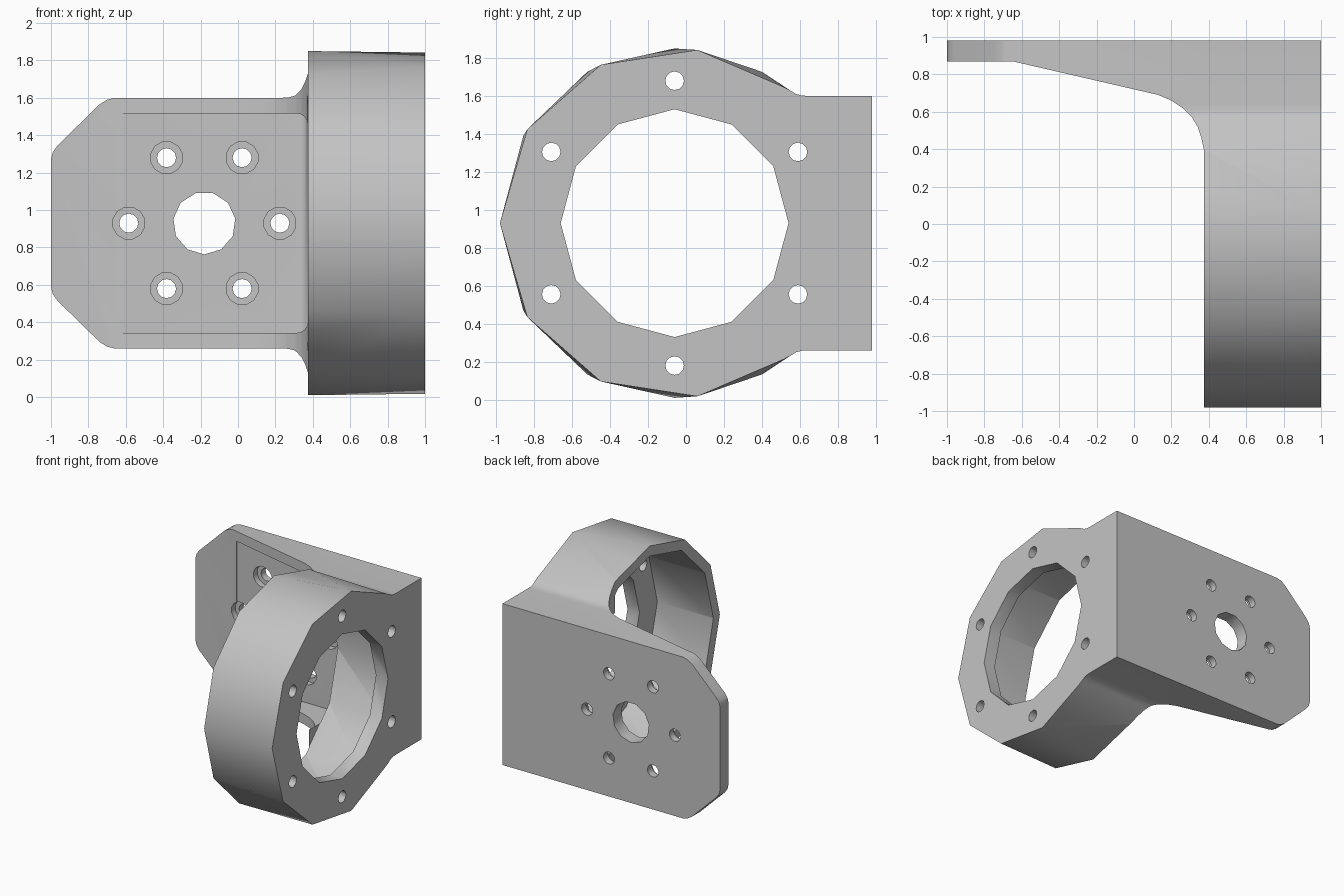
import bpy, bmesh, math
from mathutils import Vector

cube = bpy.data.objects.get("Cube")
if cube:
    bpy.data.objects.remove(cube, do_unlink=True)

CY, CZ = -0.06, 0.93       # ring axis
PX = -0.18                 # bolt circle centre on the plate
WALL = 0.375               # open end of the ring

grey = bpy.data.materials.new("light grey")
grey.use_nodes = True
grey.diffuse_color = (0.55, 0.55, 0.55, 1)
grey.node_tree.nodes["Principled BSDF"].inputs["Base Color"].default_value = (0.55, 0.55, 0.55, 1)


def finish(name, bm):
    bmesh.ops.recalc_face_normals(bm, faces=bm.faces)
    mesh = bpy.data.meshes.new(name)
    bm.to_mesh(mesh)
    bm.free()
    mesh.materials.append(grey)
    obj = bpy.data.objects.new(name, mesh)
    bpy.context.collection.objects.link(obj)
    return obj


def loft(name, sections):
    """Solid through matching closed loops of points."""
    bm = bmesh.new()
    loops = [[bm.verts.new(p) for p in s] for s in sections]
    n = len(loops[0])
    for a, b in zip(loops, loops[1:]):
        for i in range(n):
            j = (i + 1) % n
            bm.faces.new((a[i], a[j], b[j], b[i]))
    bmesh.ops.triangulate(bm, faces=bm.faces[:])
    bm.faces.new(loops[0])
    bm.faces.new(loops[-1])
    return finish(name, bm)


def prism(name, pts, axis, lo, hi):
    """Extrude a flat outline along y or z."""
    place = {"y": lambda a, b, t: (a, t, b), "z": lambda a, b, t: (a, b, t)}[axis]
    return loft(name, [[place(a, b, t) for a, b in pts] for t in (lo, hi)])


def cylinder(name, axis, a, b, r, lo, hi, sides, start=0.0):
    """Cylinder along x (a, b = y, z) or along y (a, b = x, z)."""
    rings = []
    for t in (lo, hi):
        ring = []
        for i in range(sides):
            w = start + math.tau * i / sides
            u, v = a + r * math.cos(w), b + r * math.sin(w)
            ring.append((t, u, v) if axis == "x" else (u, t, v))
        rings.append(ring)
    return loft(name, rings)


def mirror_z(pts):
    return pts + [(a, 2 * CZ - b) for a, b in reversed(pts) if abs(b - CZ) > 1e-4]


def side_outline(x, angles):
    """Ring arc blending into the straight back block."""
    arc = [(CY + 0.92 * math.cos(math.radians(w)), CZ + 0.92 * math.sin(math.radians(w)))
           for w in angles]
    blend = [(0.98, 1.6), (0.64, 1.6), (0.61, 1.602), (0.58, 1.61), (0.55, 1.628)]
    return [(x, y, z) for y, z in mirror_z(blend + arc)]


def combine(target, tool, op):
    tool.hide_render = True
    mod = target.modifiers.new(op, "BOOLEAN")
    mod.operation, mod.object, mod.solver = op, tool, "EXACT"
    bpy.context.view_layer.objects.active = target
    bpy.ops.object.modifier_apply(modifier=mod.name)
    bpy.data.objects.remove(tool, do_unlink=True)


# body: ring and block seen along x
bent = [60, 90, 120, 150, 180]
body = loft("motor_bracket", [side_outline(1.0, [51, 82.5, 115, 147.5, 180]),
                              side_outline(WALL, bent), side_outline(-1.1, bent)])

# tapered gusset profile with a rounded inner corner
gusset = [(-1.2, 0.87), (-0.65, 0.87), (0.13, 0.69), (0.20, 0.66), (0.26, 0.62), (0.31, 0.57),
          (0.34, 0.52), (0.36, 0.46), (WALL, 0.39), (WALL, -1.1), (1.1, -1.1), (1.1, 1.1), (-1.2, 1.1)]
combine(body, prism("gusset_profile", gusset, "z", -0.2, 2.1), "INTERSECT")

# clipped and rounded plate corners
corner = [(1.1, 1.95), (-0.3, 1.95), (-0.65, 1.603), (-0.70, 1.59), (-0.74, 1.565),
          (-0.965, 1.345), (-0.99, 1.31), (-1.0, 1.27)]
combine(body, prism("plate_outline", mirror_z(corner), "y", -1.2, 1.2), "INTERSECT")

# pocket between the two gussets, rounded where it meets the ring
bm = bmesh.new()
bmesh.ops.create_cube(bm, size=1)
for v in bm.verts:
    v.co = Vector((WALL if v.co.x > 0 else -0.62, 0.87 if v.co.y > 0 else 0.0,
                   CZ + math.copysign(0.587, v.co.z)))
edges = [e for e in bm.edges if all(v.co.x > 0 for v in e.verts)
         and not all(v.co.y < 0.1 for v in e.verts)]
bmesh.ops.bevel(bm, geom=edges, offset=0.063, segments=4, profile=0.5, affect="EDGES")
combine(body, finish("pocket", bm), "DIFFERENCE")

# ring cavity behind the flange, and the flange bore
combine(body, cylinder("cavity", "x", CY, CZ, 0.835, WALL - 0.003, 0.89, 12), "DIFFERENCE")
combine(body, cylinder("bore", "x", CY, CZ, 0.6, 0.8, 1.1, 12), "DIFFERENCE")

# plate centre hole
combine(body, cylinder("shaft_hole", "y", PX, CZ, 0.167, 0.7, 1.1, 11, -math.pi / 2), "DIFFERENCE")

# bolt circles on flange and plate
for i in range(6):
    w = math.tau * i / 6
    c, s = math.cos(w), math.sin(w)
    combine(body, cylinder("flange_hole", "x", CY + 0.75 * s, CZ + 0.75 * c, 0.049, 0.8, 1.1, 12),
            "DIFFERENCE")
    px, pz = PX + 0.404 * c, CZ + 0.404 * s
    combine(body, cylinder("plate_hole", "y", px, pz, 0.051, 0.8, 1.1, 12), "DIFFERENCE")
    combine(body, cylinder("counterbore", "y", px, pz, 0.087, 0.8, 0.92, 12, math.pi / 12), "DIFFERENCE")

bpy.ops.object.select_all(action="DESELECT")
body.select_set(True)
bpy.context.view_layer.objects.active = body
bpy.ops.object.shade_smooth_by_angle(angle=math.radians(35))
